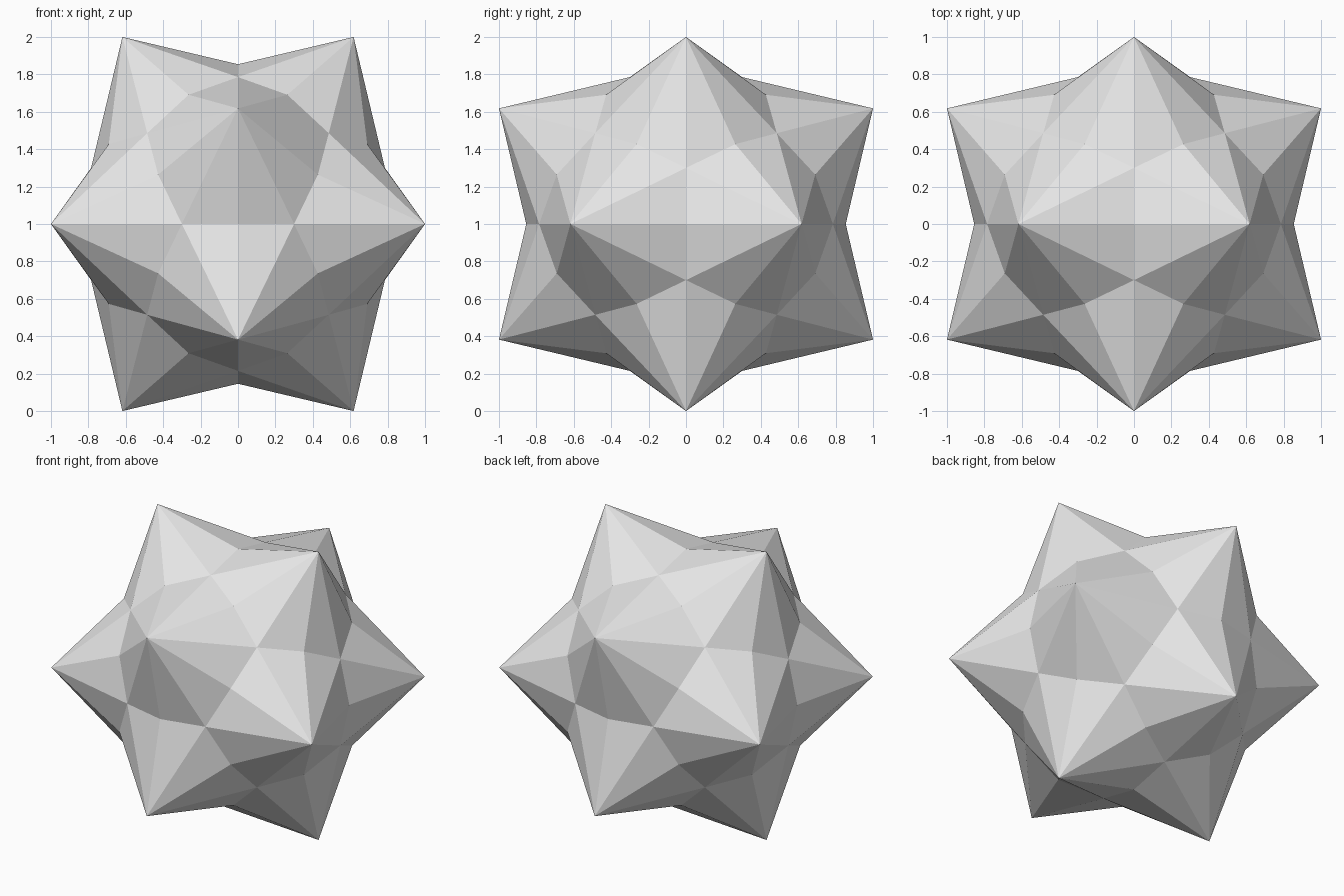
import bpy, bmesh
from itertools import combinations
from mathutils import Vector

if "Cube" in bpy.data.objects:
    bpy.data.objects.remove(bpy.data.objects["Cube"])

PHI = (1 + 5 ** 0.5) / 2
S = 1 / PHI
MID = 0.8541                          # distance of the edge middles
DIMPLE = 0.3 * (1 + PHI ** 4) ** 0.5  # distance of the face-centre dimples

# Icosahedron tips, from cyclic coordinate shifts
tips = [Vector(p) for a in (-1, 1) for b in (-S, S)
        for p in ((a, b, 0), (0, a, b), (b, 0, a))]

# Each icosahedron face becomes a fan around a sunken centre
bm = bmesh.new()
for a, b, c in combinations(tips, 3):
    if max((a - b).length, (b - c).length, (a - c).length) > 1.3:
        continue
    centre = (a + b + c).normalized() * DIMPLE
    ring = []
    for p, q in ((a, b), (b, c), (c, a)):
        ring += [p, (p + q).normalized() * MID]
    for k in range(6):
        tri = [centre, ring[k], ring[(k + 1) % 6]]
        if (tri[1] - tri[0]).cross(tri[2] - tri[0]).dot(centre) < 0:
            tri.reverse()
        bm.faces.new([bm.verts.new(p) for p in tri])
bmesh.ops.remove_doubles(bm, verts=bm.verts[:], dist=1e-4)
bmesh.ops.translate(bm, verts=bm.verts[:], vec=(0, 0, 1))

# Faceted star solid, flat shaded, one grey
mesh = bpy.data.meshes.new("star_polyhedron")
bm.to_mesh(mesh)
bm.free()
grey = bpy.data.materials.new("light_grey")
grey.diffuse_color = (0.8, 0.8, 0.8, 1)
grey.use_nodes = True
grey.node_tree.nodes["Principled BSDF"].inputs["Base Color"].default_value = grey.diffuse_color
mesh.materials.append(grey)
star = bpy.data.objects.new("star_polyhedron", mesh)
bpy.context.collection.objects.link(star)
